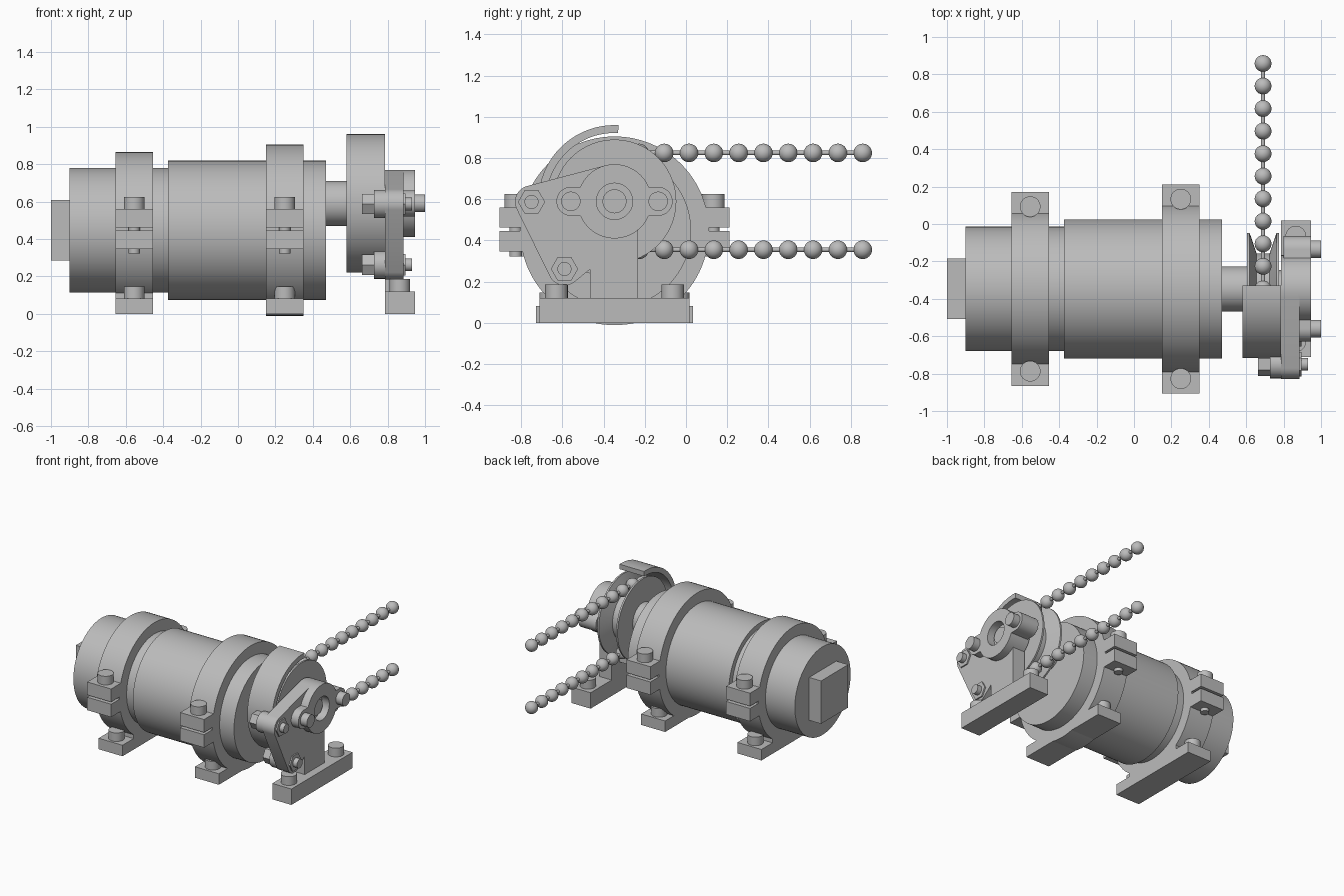
import bpy, bmesh
from math import pi, sin, cos, radians
from mathutils import Matrix, Vector

cube = bpy.data.objects.get("Cube")
if cube:
    bpy.data.objects.remove(cube)

grey = bpy.data.materials.new("machine_grey")
grey.use_nodes = True
COLOUR = (0.5, 0.5, 0.5, 1)
grey.diffuse_color = COLOUR
grey.node_tree.nodes["Principled BSDF"].inputs["Base Color"].default_value = COLOUR

CY = -0.347                 # common axis in y
MZ, WZ = 0.447, 0.59        # drum axis and wheel axis heights
CHAIN_X, CHAIN_R, STEP = 0.69, 0.235, 0.1205


def finish(name, bm):
    bmesh.ops.recalc_face_normals(bm, faces=bm.faces)
    mesh = bpy.data.meshes.new(name)
    bm.to_mesh(mesh)
    bm.free()
    mesh.materials.append(grey)
    obj = bpy.data.objects.new(name, mesh)
    bpy.context.collection.objects.link(obj)
    bpy.ops.object.select_all(action='DESELECT')
    obj.select_set(True)
    bpy.context.view_layer.objects.active = obj
    bpy.ops.object.shade_smooth_by_angle(angle=radians(35))
    return obj


def cyl(name, axis, centre, r, a, b, sides=48):
    """Cylinder from a to b along 'X' or 'Z'; centre gives the other two coordinates."""
    mid = (a + b) / 2
    if axis == 'X':
        m = Matrix.Translation((mid, *centre)) @ Matrix.Rotation(pi / 2, 4, 'Y')
    else:
        m = Matrix.Translation((*centre, mid))
    bm = bmesh.new()
    bmesh.ops.create_cone(bm, cap_ends=True, segments=sides, radius1=r, radius2=r,
                          depth=b - a, matrix=m)
    return finish(name, bm)


def circle(y, z, r, n=48):
    return [(y + r * cos(2 * pi * i / n), z + r * sin(2 * pi * i / n)) for i in range(n)]


def rect(y0, y1, z0, z1):
    return [(y0, z0), (y1, z0), (y1, z1), (y0, z1)]


def hull(name, points, x0, x1):
    """Convex yz outline drawn out from x0 to x1."""
    bm = bmesh.new()
    for x in (x0, x1):
        for y, z in points:
            bm.verts.new((x, y, z))
    res = bmesh.ops.convex_hull(bm, input=bm.verts)
    bmesh.ops.delete(bm, geom=[v for v in bm.verts if not v.link_faces], context='VERTS')
    bmesh.ops.dissolve_limit(bm, angle_limit=0.01, verts=bm.verts, edges=bm.edges)
    return finish(name, bm)


def lathe(name, profile, z, start=0, sweep=360, steps=72):
    """Closed (x, radius) profile turned about the x direction."""
    bm = bmesh.new()
    verts = [bm.verts.new((x, CY, z + r)) for x, r in profile]
    n = len(verts)
    face = bm.faces.new(verts)
    bmesh.ops.rotate(bm, verts=verts, cent=(0, CY, z),
                     matrix=Matrix.Rotation(radians(start), 3, 'X'))
    full = sweep == 360
    bmesh.ops.spin(bm, geom=[face] + face.edges[:] + verts, cent=(0, CY, z),
                   axis=(1, 0, 0), angle=radians(sweep), steps=steps)
    if full:
        bmesh.ops.remove_doubles(bm, verts=bm.verts, dist=1e-4)
        inner = [f for f in bm.faces if len(f.verts) == n and abs(f.normal.x) < 0.01
                 and all(abs(v.co.y - CY) < 1e-3 and v.co.z > z for v in f.verts)]
        bmesh.ops.delete(bm, geom=inner, context='FACES_ONLY')
    return finish(name, bm)


# Drum, end section and square end block
cyl("motor_end", 'X', (CY, MZ), 0.333, -0.9, -0.37, 96)
cyl("main_drum", 'X', (CY, MZ), 0.372, -0.375, 0.47, 96)
hull("square_end_block", rect(CY - 0.162, CY + 0.162, MZ - 0.162, MZ + 0.162), -1, -0.89)
cyl("output_shaft", 'X', (CY, WZ), 0.12, 0.46, 0.62)


def foot_bolts(name, x, top, spread, height):
    for tag, s in (("front", -1), ("back", 1)):
        cyl(f"{name}_{tag}_foot_bolt", 'Z', (x, CY + s * spread), 0.055, top - 0.02, top + height)


# Two clamps with feet, split ears and bolts
for name, x, r in (("end_clamp", -0.555, 0.418), ("drum_clamp", 0.25, 0.458)):
    x0, x1 = x - 0.1, x + 0.1
    cyl(name + "_ring", 'X', (CY, MZ), r, x0, x1, 96)
    hull(name + "_foot", rect(CY - 0.382, CY + 0.382, 0, 0.083), x0, x1)
    hull(name + "_saddle", rect(CY - 0.25, CY + 0.25, 0.04, 0.125), x0, x1)
    foot_bolts(name, x, 0.083, 0.31, 0.064)
    for tag, s in (("front", -1), ("back", 1)):
        near, far = CY + s * (r - 0.12), CY + s * (r + 0.1)
        hull(f"{name}_{tag}_upper_ear", rect(near, far, 0.462, 0.56), x0, x1)
        hull(f"{name}_{tag}_lower_ear", rect(near, far, 0.347, 0.445), x0, x1)
        spot = (x, CY + s * (r + 0.022))
        cyl(f"{name}_{tag}_bolt_head", 'Z', spot, 0.055, 0.55, 0.625)
        cyl(f"{name}_{tag}_bolt_shank", 'Z', spot, 0.03, 0.323, 0.56)

# Chain wheel with a V groove, and its open half cover
lathe("chain_wheel", [(0.605, 0.05), (0.605, 0.30), (0.618, 0.30), (0.655, 0.19),
                      (0.725, 0.19), (0.762, 0.30), (0.775, 0.30), (0.775, 0.05)], WZ)
cyl("wheel_hub", 'X', (CY, WZ), 0.10, 0.59, 0.80)
lathe("wheel_cover", [(0.58, 0.332), (0.58, 0.37), (0.785, 0.37), (0.785, 0.332)],
      WZ, start=-3, sweep=186)

# Bearing plate with post and foot
STUDS = (("upper", -0.75, 0.587), ("lower", -0.59, 0.262))
outline = circle(CY, WZ, 0.18)
for _, y, z in STUDS:
    outline += circle(y, z, 0.08)
hull("bearing_plate", outline, 0.785, 0.885)
hull("plate_post", rect(-0.467, -0.233, 0.1, WZ), 0.785, 0.885)
hull("plate_foot", rect(CY - 0.365, CY + 0.365, 0, 0.12), 0.785, 0.945)
foot_bolts("plate", 0.865, 0.12, 0.282, 0.066)

# Studs joining cover and plate
for tag, y, z in STUDS:
    cyl(tag + "_cover_boss", 'X', (y, z), 0.075, 0.727, 0.79)
    cyl(tag + "_bolt_head", 'X', (y, z), 0.063, 0.663, 0.735, 6)
    cyl(tag + "_nut", 'X', (y, z), 0.066, 0.88, 0.895, 6)
    cyl(tag + "_stud", 'X', (y, z), 0.034, 0.88, 0.93, 32)

# Bearing ring with two bolted lugs
lathe("bearing_ring", [(0.88, 0.088), (0.88, 0.18), (0.945, 0.18), (0.945, 0.088)], WZ)
cyl("shaft_end", 'X', (CY, WZ), 0.058, 0.88, 0.91)
for tag, s in (("front", -1), ("back", 1)):
    y = CY + s * 0.212
    hull(tag + "_lug", circle(y, WZ, 0.07) + rect(CY + s * 0.13, y, WZ - 0.07, WZ + 0.07),
         0.80, 0.945)
    cyl(tag + "_lug_bolt", 'X', (y, WZ), 0.047, 0.93, 1.0)

# Ball chain: two straight runs and a half turn in the groove
spots = []
for i in range(11):
    y = CY + i * STEP
    spots += [(y, WZ + CHAIN_R), (y, WZ - CHAIN_R)]
for i in range(1, 6):
    a = pi / 2 + pi * i / 6
    spots.append((CY + CHAIN_R * cos(a), WZ + CHAIN_R * sin(a)))
bm = bmesh.new()
for y, z in spots:
    bmesh.ops.create_uvsphere(bm, u_segments=24, v_segments=16, radius=0.045,
                              matrix=Matrix.Translation((CHAIN_X, y, z)))
finish("chain_balls", bm)
for tag, s in (("upper", 1), ("lower", -1)):
    bm = bmesh.new()
    m = Matrix.Translation((CHAIN_X, CY + 5 * STEP, WZ + s * CHAIN_R)) @ Matrix.Rotation(pi / 2, 4, 'X')
    bmesh.ops.create_cone(bm, cap_ends=True, segments=16, radius1=0.011, radius2=0.011,
                          depth=10 * STEP, matrix=m)
    finish(tag + "_chain_link", bm)
